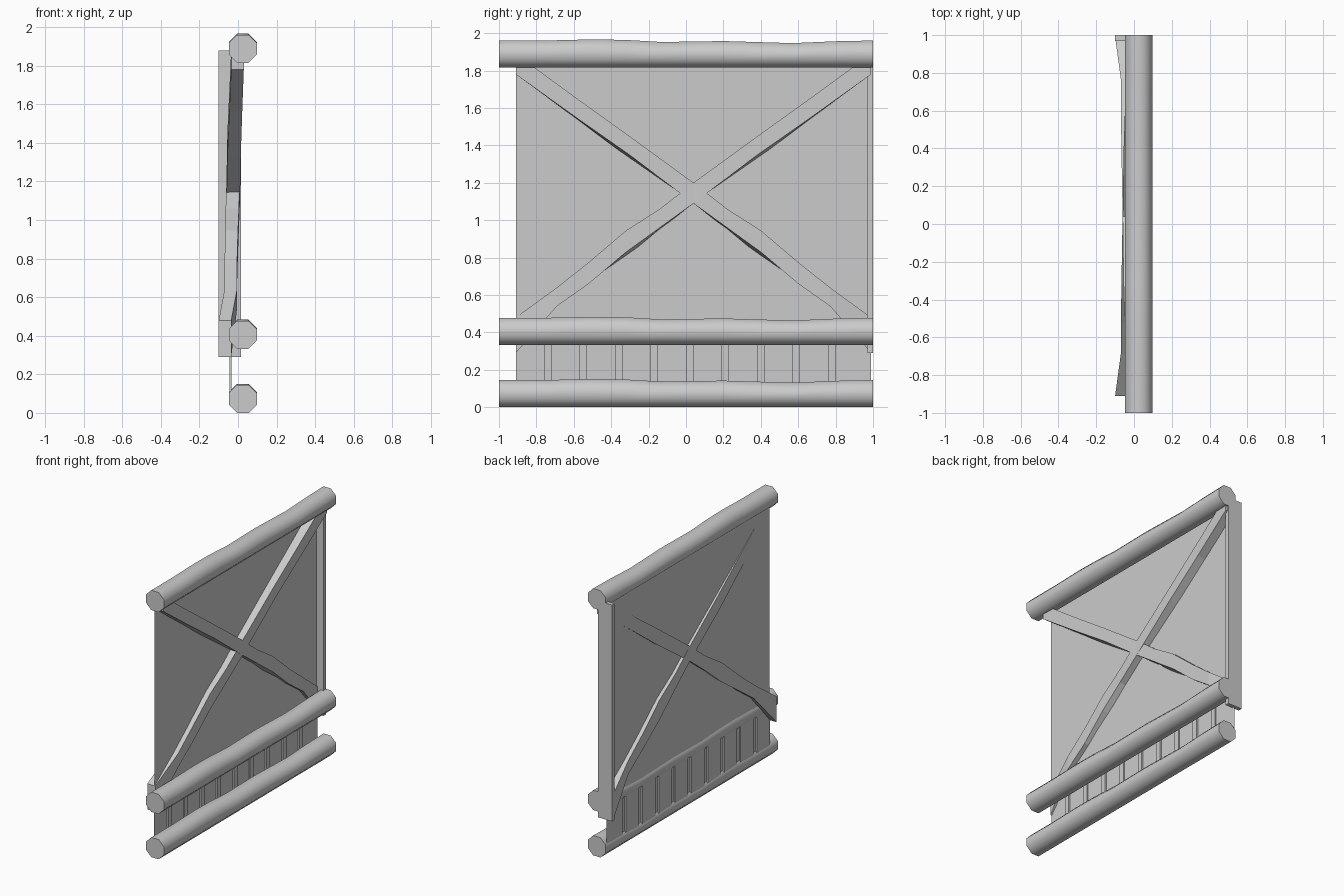
import bpy, math

if "Cube" in bpy.data.objects:
    bpy.data.objects.remove(bpy.data.objects["Cube"])


def make(name, verts, faces, smooth=False):
    me = bpy.data.meshes.new(name)
    me.from_pydata(verts, [], faces)
    me.validate()
    ob = bpy.data.objects.new(name, me)
    bpy.context.collection.objects.link(ob)
    if smooth:
        me.shade_smooth()
        me.set_sharp_from_angle(angle=math.radians(50))
    return ob


def loft(name, rings, smooth=False):
    """Skin a list of equal-sized rings and cap both ends."""
    n = len(rings[0])
    verts = [v for r in rings for v in r]
    faces = [tuple(range(n))[::-1],
             tuple(range((len(rings) - 1) * n, len(rings) * n))]
    for i in range(len(rings) - 1):
        for j in range(n):
            k = (j + 1) % n
            faces.append((i * n + j, i * n + k, (i + 1) * n + k, (i + 1) * n + j))
    ob = make(name, verts, faces, smooth)
    # consistent outward normals
    import bmesh
    bm = bmesh.new()
    bm.from_mesh(ob.data)
    bmesh.ops.recalc_face_normals(bm, faces=bm.faces)
    bm.to_mesh(ob.data)
    bm.free()
    return ob


# Three horizontal eight-sided logs with a slightly uneven top
WAVE = [(-1, 0), (-0.75, 0.0), (-0.5, 0.006), (-0.32, 0.003), (-0.13, -0.008),
        (0.2, -0.003), (0.57, -0.014), (0.8, -0.004), (1, 0)]
R = 0.0725 / math.cos(math.pi / 8)
for name, zc in (("bottom_log", 0.0725), ("middle_log", 0.405), ("top_log", 1.888)):
    rings = []
    for y, dz in WAVE:
        ring = []
        for k in range(8):
            a = math.pi / 8 + k * math.pi / 4
            z = R * math.sin(a)
            ring.append((0.025 + R * math.cos(a), y, zc + z + (dz if z > 0 else 0)))
        rings.append(ring)
    loft(name, rings, True)

# Flat wall sheet
make("wall_panel",
     [(-0.04, -0.91, 0.40), (-0.04, 0.97, 0.40), (-0.04, 0.97, 1.86), (-0.04, -0.91, 1.86)],
     [(0, 1, 2, 3)])

# Skirt of boards with shallow grooves below the panel
prof = []
step = 1.90 / 10
for i in range(10):
    y = -0.91 + i * step
    prof += [(-0.045, y), (-0.045, y + step - 0.04)]
    if i < 9:
        prof += [(-0.034, y + step - 0.04), (-0.034, y + step)]
prof[-1] = (-0.045, 0.99)
verts = [(x, y, z) for x, y in prof for z in (0.07, 0.42)]
make("board_skirt", verts,
     [(2 * i, 2 * i + 2, 2 * i + 3, 2 * i + 1) for i in range(len(prof) - 1)])

# Crossed braces: distance from crossing, low z, high z, back x, front x, bevel
STATIONS = [(-0.95, 0.29, 0.48, -0.10, -0.035, 0),
            (-0.73, 0.54, 0.64, -0.07, -0.005, 0),
            (-0.56, 0.66, 0.775, -0.07, -0.005, 0),
            (-0.36, 0.80, 0.945, -0.066, 0.0, 0.03),
            (-0.18, 0.95, 1.06, -0.064, 0.005, 0.01),
            (0.0, 1.09, 1.20, -0.06, 0.01, 0),
            (0.35, 1.335, 1.455, -0.055, 0.015, 0.02),
            (0.65, 1.56, 1.67, -0.045, 0.022, 0.005),
            (0.95, 1.78, 1.89, -0.035, 0.03, 0)]
for name, s in (("brace_rising", 1), ("brace_falling", -1)):
    loft(name, [[(x0, 0.04 + s * u, lo), (x1, 0.04 + s * u, lo + b),
                 (x1, 0.04 + s * u, hi), (x0, 0.04 + s * u, hi)]
                for u, lo, hi, x0, x1, b in STATIONS])

# Upright plank closing the +y edge
loft("end_post", [[(-0.10, 0.97, z), (0.015, 0.97, z), (0.015, 1.0, z), (-0.10, 1.0, z)]
                  for z in (0.29, 1.88)])
